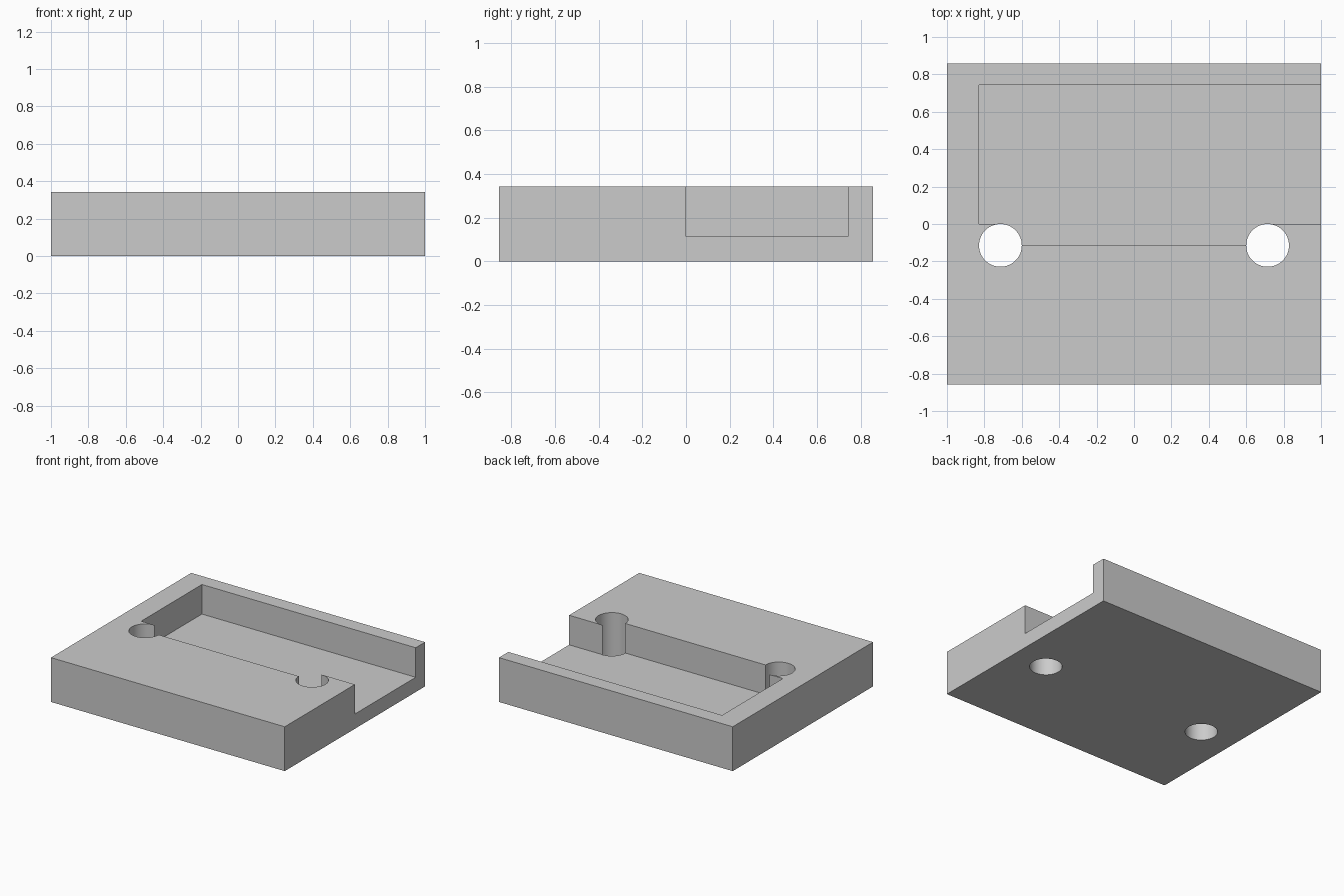
import bpy
import bmesh

cube = bpy.data.objects.get("Cube")
if cube:
    bpy.data.objects.remove(cube, do_unlink=True)

U = 2 / 35                     # one design unit; the block is 35 units long
W, D, H = 17.5, 15, 6          # half width, half depth, height
FLOOR = 2                      # height of the pocket floor
HOLE_X, HOLE_Y, HOLE_R = 12.5, -2, 2

grey = bpy.data.materials.new("light grey")
grey.use_nodes = True
grey.diffuse_color = (0.6, 0.6, 0.6, 1)
grey.node_tree.nodes["Principled BSDF"].inputs["Base Color"].default_value = (0.6, 0.6, 0.6, 1)


def finish(name, bm):
    bmesh.ops.recalc_face_normals(bm, faces=bm.faces)
    mesh = bpy.data.meshes.new(name)
    bm.to_mesh(mesh)
    bm.free()
    mesh.materials.append(grey)
    obj = bpy.data.objects.new(name, mesh)
    bpy.context.collection.objects.link(obj)
    return obj


def prism(name, outline, z0, z1):
    """Extrude a plan outline, in design units, from z0 to z1."""
    bm = bmesh.new()
    face = bm.faces.new([bm.verts.new((x * U, y * U, z0 * U)) for x, y in outline])
    top = bmesh.ops.extrude_face_region(bm, geom=[face])["geom"]
    verts = [v for v in top if isinstance(v, bmesh.types.BMVert)]
    bmesh.ops.translate(bm, verts=verts, vec=(0, 0, (z1 - z0) * U))
    return finish(name, bm)


def cylinder(name, x, y, r, z0, z1):
    bm = bmesh.new()
    bmesh.ops.create_cone(bm, cap_ends=True, segments=64, radius1=r * U,
                          radius2=r * U, depth=(z1 - z0) * U)
    bmesh.ops.translate(bm, verts=bm.verts, vec=(x * U, y * U, (z0 + z1) / 2 * U))
    return finish(name, bm)


# Solid block
block = prism("block", [(-W, -D), (W, -D), (W, D), (-W, D)], 0, H)

# Stepped pocket, open on the +x end
pocket = prism("pocket_cutter",
               [(-14.5, 0), (-HOLE_X, 0), (-HOLE_X, HOLE_Y), (HOLE_X, HOLE_Y),
                (HOLE_X, 0), (W + 2, 0), (W + 2, 13), (-14.5, 13)], FLOOR, H + 2)

# Through holes at the pocket's inner corners
cutters = [pocket] + [
    cylinder(f"{side}_hole_cutter", sx * HOLE_X, HOLE_Y, HOLE_R, -2, H + 2)
    for side, sx in (("left", 1), ("right", -1))]

for cutter in cutters:
    cutter.hide_render = True
    cutter.hide_viewport = True
    mod = block.modifiers.new(cutter.name, "BOOLEAN")
    mod.operation = "DIFFERENCE"
    mod.solver = "EXACT"
    mod.object = cutter

# Bake the cuts, drop the cutters, then smooth only the hole walls
bpy.context.view_layer.update()
baked = bpy.data.meshes.new_from_object(
    block.evaluated_get(bpy.context.evaluated_depsgraph_get()))
block.modifiers.clear()
block.data = baked
for cutter in cutters:
    bpy.data.objects.remove(cutter, do_unlink=True)

bpy.ops.object.select_all(action="DESELECT")
block.select_set(True)
bpy.context.view_layer.objects.active = block
bpy.ops.object.shade_smooth_by_angle(angle=0.5)
